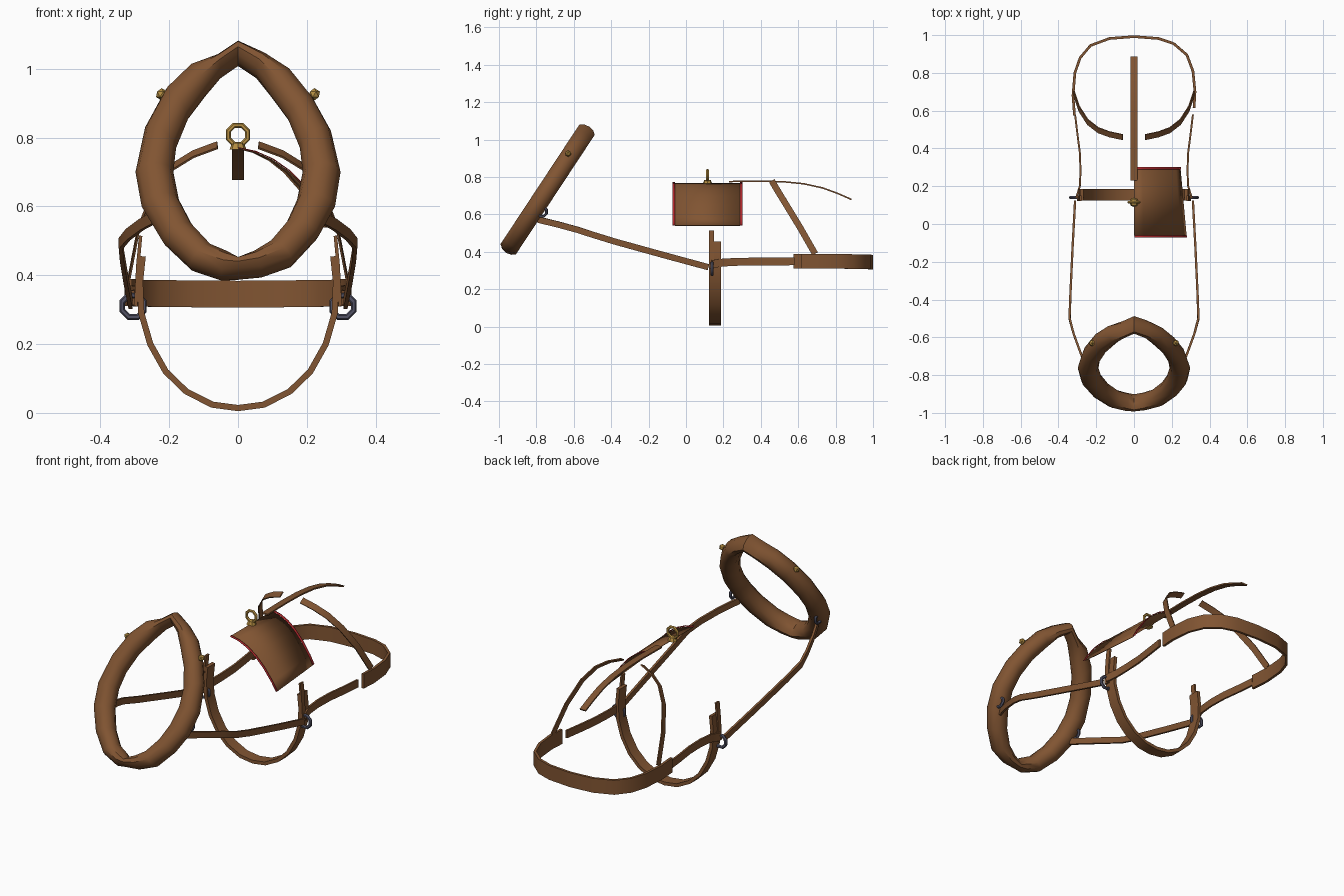
import bpy, bmesh, math
from mathutils import Vector, Matrix

if "Cube" in bpy.data.objects:
    bpy.data.objects.remove(bpy.data.objects["Cube"])


def material(name, rgb):
    m = bpy.data.materials.new(name)
    m.diffuse_color = (*rgb, 1)
    m.use_nodes = True
    m.node_tree.nodes["Principled BSDF"].inputs["Base Color"].default_value = m.diffuse_color
    return m


LEATHER = material("brown leather", (0.22, 0.09, 0.032))
RED = material("red trim", (0.5, 0.025, 0.03))
BRASS = material("brass", (0.46, 0.27, 0.055))
IRON = material("dark iron", (0.085, 0.085, 0.13))


def finish(name, bm, mat, angle=40):
    bmesh.ops.recalc_face_normals(bm, faces=bm.faces)
    mesh = bpy.data.meshes.new(name)
    bm.to_mesh(mesh)
    bm.free()
    mesh.materials.append(mat)
    ob = bpy.data.objects.new(name, mesh)
    bpy.context.collection.objects.link(ob)
    bpy.context.view_layer.objects.active = ob
    ob.select_set(True)
    bpy.ops.object.shade_smooth_by_angle(angle=math.radians(angle))
    ob.select_set(False)
    return ob


def loft(name, sections, mat, closed=False):
    """Skin a list of equal-length closed cross-sections."""
    bm = bmesh.new()
    rings = [[bm.verts.new(p) for p in sec] for sec in sections]
    n = len(rings[0])
    pairs = list(zip(rings, rings[1:]))
    if closed:
        pairs.append((rings[-1], rings[0]))
    else:
        bm.faces.new(rings[0])
        bm.faces.new(rings[-1])
    for a, b in pairs:
        for i in range(n):
            j = (i + 1) % n
            bm.faces.new((a[i], a[j], b[j], b[i]))
    return finish(name, bm, mat)


def strap(name, path, axis, width, thick, mat=LEATHER):
    """Flat band along a path; axis is the direction of its width."""
    pts = [Vector(p) for p in path]
    sections = []
    for i, p in enumerate(pts):
        t = (pts[min(i + 1, len(pts) - 1)] - pts[max(i - 1, 0)]).normalized()
        w = Vector(axis)
        w = (w - t * w.dot(t)).normalized()
        n = t.cross(w) * thick / 2
        w = w * width / 2
        sections.append([p + w + n, p - w + n, p - w - n, p + w - n])
    return loft(name, sections, mat)


def hoop(name, centre, radius, tube, mat, turn=0.0):
    """Eight-sided ring facing front, turned about z."""
    rot = Matrix.Rotation(turn, 3, 'Z')
    sections = []
    for i in range(8):
        a = (i + 0.5) * math.tau / 8
        d = Vector((math.cos(a), 0, math.sin(a)))
        sections.append([Vector(centre) + rot @ (
            d * (radius + tube * math.cos(b)) + Vector((0, tube * math.sin(b), 0)))
            for b in (k * math.tau / 6 for k in range(6))])
    return loft(name, sections, mat, closed=True)


def flip(path, s):
    return [(x * s, y, z) for x, y, z in path]


# Padded collar: outer and inner edge (x, z) around a tilted plane
right = [(0, 1.07, 0, 1.02), (.08, 1.035, .05, .985), (.155, .99, .09, .93),
         (.22, .91, .145, .855), (.27, .82, .18, .77), (.298, .70, .188, .70),
         (.282, .60, .172, .62), (.235, .515, .14, .55), (.16, .435, .09, .49),
         (.07, .405, .045, .46)]
left = [(-.05, .395, -.03, .46), (-.14, .425, -.075, .48), (-.22, .50, -.13, .54),
        (-.28, .60, -.172, .62), (-.298, .70, -.188, .70), (-.27, .83, -.18, .77),
        (-.21, .94, -.145, .855), (-.14, 1.005, -.09, .93), (-.06, 1.03, -.05, .985)]
normal = Vector((0, -.835, .55))


def on_plane(x, z):
    return Vector((x, -.96 + (z - .40) * .66, z))


sections = []
for ox, oz, ix, iz in right + [(0, .40, 0, .44)] + left:
    o, i = on_plane(ox, oz), on_plane(ix, iz)
    mid, half = (o + i) / 2, (o - i) / 2
    sections.append([mid + half * math.cos(a) + normal * .052 * math.sin(a)
                     for a in (k * math.tau / 10 for k in range(10))])
loft("collar", sections, LEATHER, closed=True)

for s, side in ((1, "right"), (-1, "left")):
    # Brass stud and iron ring on the collar
    bm = bmesh.new()
    bmesh.ops.create_icosphere(bm, subdivisions=1, radius=.018,
                               matrix=Matrix.Translation((.222 * s, -.63, .926)))
    finish(side + "_collar_stud", bm, BRASS)
    hoop(side + "_collar_ring", (.255 * s, -.77, .615), .026, .008, IRON, math.pi / 2)
    # Trace from collar to girth ring
    strap(side + "_trace", flip([(.235, -.79, .572), (.28, -.69, .548), (.32, -.58, .518),
          (.341, -.5, .492), (.337, -.38, .455), (.325, -.12, .383), (.312, .12, .318)], s),
          (0, 0, 1), .033, .012)
    hoop(side + "_girth_ring", (.305 * s, .14, .31), .034, .009, IRON)
    # Billet hanging down to the ring
    strap(side + "_billet", flip([(.283, .137, .515), (.291, .137, .43), (.297, .137, .31)], s),
          (0, 1, 0), .028, .01)
    # Side strap running back to the breeching
    strap(side + "_side_strap", flip([(.305, .14, .335), (.287, .2, .343), (.283, .28, .347),
          (.287, .38, .348), (.3, .48, .348), (.312, .58, .35)], s), (0, 0, 1), .042, .01)
    # Hip strap from crupper down to breeching
    strap(side + "_hip_strap", flip([(.06, .46, .778), (.13, .475, .752), (.19, .497, .715),
          (.245, .54, .645), (.29, .61, .53), (.317, .69, .39)], s), (0, .85, .53), .034, .006)

# Breeching band around the rear
strap("breeching", [(-.315, .575, .35), (-.323, .68, .35), (-.313, .8, .35), (-.285, .88, .348),
      (-.23, .945, .347), (-.13, .982, .346), (0, .992, .345), (.13, .982, .346),
      (.21, .955, .347), (.28, .895, .348), (.312, .81, .35), (.323, .7, .35),
      (.318, .615, .35)], (0, 0, 1), .078, .014)

# Girth passing under the belly
half_girth = [(.277, .155, .455), (.285, .155, .38), (.281, .155, .29), (.255, .155, .2),
              (.21, .155, .12), (.15, .155, .062), (.075, .155, .024)]
strap("girth", half_girth + [(0, .155, .014)] + flip(half_girth[::-1], -1),
      (0, 1, 0), .062, .018)

# Saddle flap: thin curved sheet narrowing to the rear, with red end trims
arc = [(0, .768), (.05, .757), (.1, .735), (.15, .7), (.2, .65), (.25, .585), (.278, .54)]


def flap(name, y0, y1, lift, mat):
    bm = bmesh.new()
    rows = []
    for x, z in arc:
        row = []
        for y in (y0, y1):
            k = 1 - .12 * (y + .07) / .37
            row.append(bm.verts.new((x * k + lift * .6, y, z + lift)))
        rows.append(row)
    for a, b in zip(rows, rows[1:]):
        bm.faces.new((a[0], b[0], b[1], a[1]))
    ob = finish(name, bm, mat)
    mod = ob.modifiers.new("thickness", 'SOLIDIFY')
    mod.thickness = .003
    mod.offset = 0
    return ob


flap("saddle_flap", -.06, .288, 0, LEATHER)
flap("front_trim", -.072, -.06, .003, RED)
flap("rear_trim", .288, .302, .003, RED)

# Rein ring on a small brass foot
hoop("rein_ring", (0, .115, .808), .03, .008, BRASS)
bm = bmesh.new()
bmesh.ops.create_cone(bm, cap_ends=True, segments=8, radius1=.025, radius2=.017, depth=.02,
                      matrix=Matrix.Translation((0, .115, .775)))
finish("rein_ring_foot", bm, BRASS)

# Crupper strap along the back
strap("crupper", [(0, .23, .776), (0, .4, .778), (0, .52, .775), (0, .63, .764),
      (0, .73, .742), (0, .81, .713), (0, .885, .68)], (1, 0, 0), .035, .008)
